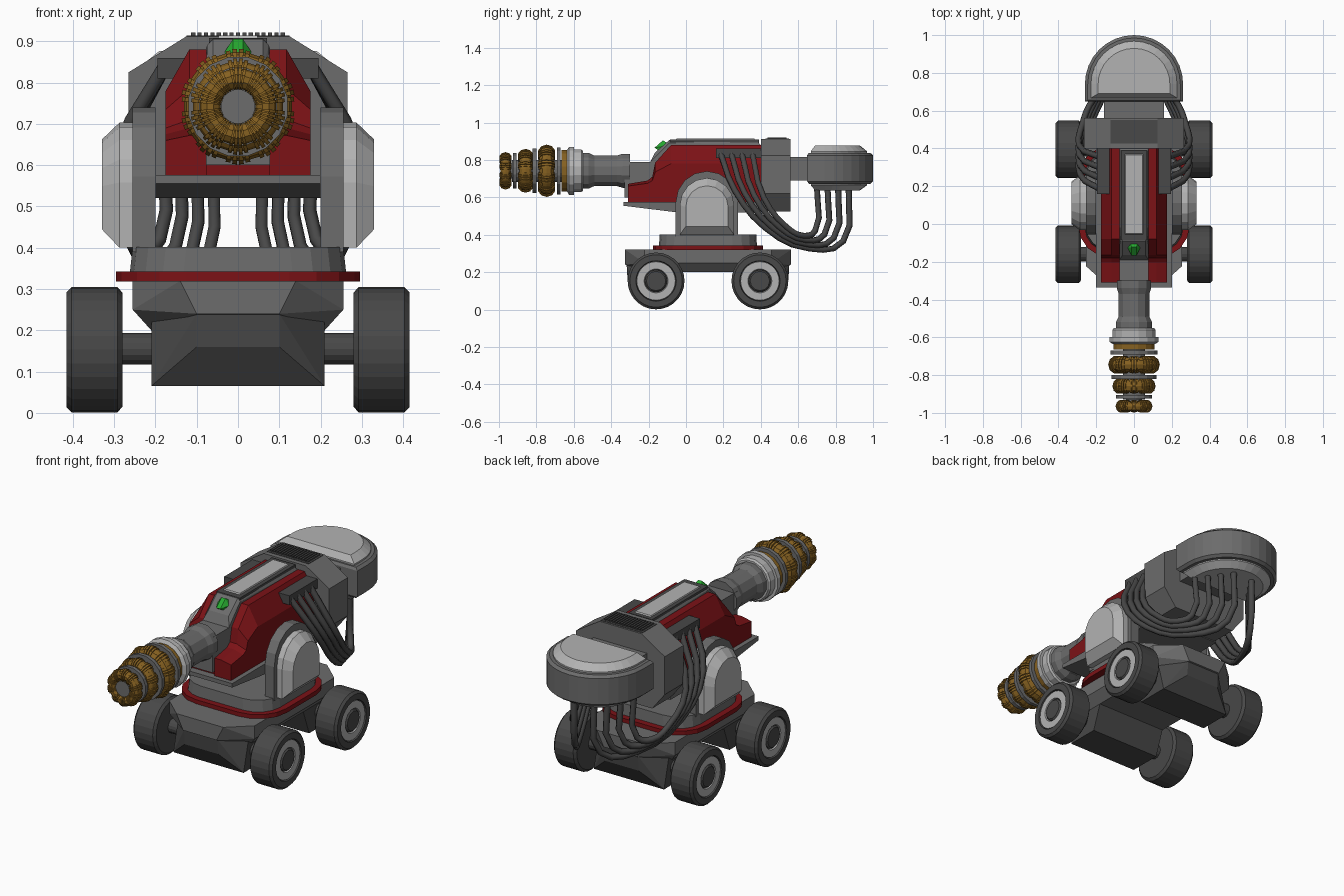
import bpy, bmesh
from math import pi, sin, cos
from mathutils import Vector

if "Cube" in bpy.data.objects:
    bpy.data.objects.remove(bpy.data.objects["Cube"])

def material(name, r, g, b):
    m = bpy.data.materials.new(name)
    m.diffuse_color = (r, g, b, 1)
    m.use_nodes = True
    m.node_tree.nodes["Principled BSDF"].inputs["Base Color"].default_value = m.diffuse_color
    return m

GREY = material("grey", .15, .15, .15)
DARK = material("dark_grey", .065, .065, .065)
LIGHT = material("light_grey", .45, .45, .45)
RED = material("red", .2, .006, .008)
GOLD = material("gold", .24, .12, .015)
GREEN = material("green", .02, .4, .03)
BZ = .742  # barrel axis height

def finish(name, bm, mat):
    bmesh.ops.recalc_face_normals(bm, faces=bm.faces)
    me = bpy.data.meshes.new(name)
    bm.to_mesh(me)
    bm.free()
    ob = bpy.data.objects.new(name, me)
    bpy.context.collection.objects.link(ob)
    me.materials.append(mat)
    return ob

def loft(name, rings, mat, mirror=False):
    """Skin a stack of equal-length loops and cap both ends."""
    bm = bmesh.new()
    for s in ((1, -1) if mirror else (1,)):
        vs = [[bm.verts.new((s * p[0], p[1], p[2])) for p in r] for r in rings]
        n = len(vs[0])
        for a, b in zip(vs, vs[1:]):
            for i in range(n):
                j = (i + 1) % n
                bm.faces.new((a[i], a[j], b[j], b[i]))
        bm.faces.new(vs[0])
        bm.faces.new(vs[-1])
    return finish(name, bm, mat)

def hull(name, pts, mat):
    """Convex solid from points given for the +x half."""
    bm = bmesh.new()
    for x, y, z in pts:
        for s in (1, -1):
            bm.verts.new((s * x, y, z))
    bmesh.ops.remove_doubles(bm, verts=bm.verts, dist=1e-5)
    r = bmesh.ops.convex_hull(bm, input=bm.verts)
    bmesh.ops.delete(bm, geom=list({v for v in r["geom_interior"] if isinstance(v, bmesh.types.BMVert)}), context='VERTS')
    bmesh.ops.dissolve_limit(bm, angle_limit=.01, verts=bm.verts, edges=bm.edges)
    return finish(name, bm, mat)

def box(name, x, y0, y1, z0, z1, mat):
    return hull(name, [(x, y, z) for y in (y0, y1) for z in (z0, z1)], mat)

def lathe_y(name, prof, mat, n=12):
    return loft(name, [[(r * sin(2 * pi * (i + .5) / n), y, BZ + r * cos(2 * pi * (i + .5) / n))
                        for i in range(n)] for y, r in prof], mat)

def lathe_x(name, prof, y, z, mat, n=28):
    return loft(name, [[(x, y + r * cos(2 * pi * i / n), z + r * sin(2 * pi * i / n))
                        for i in range(n)] for x, r in prof], mat, True)

# Wheels, hubs and axles
for side, y in (("front", -.16), ("rear", .395)):
    lathe_x(side + "_tyres", [(.28, .138), (.292, .152), (.403, .152), (.415, .14), (.415, .108), (.395, .104)], y, .153, DARK)
    lathe_x(side + "_rims", [(.39, .106), (.41, .103), (.41, .064), (.395, .06)], y, .153, LIGHT)
    lathe_x(side + "_hubs", [(.38, .06), (.405, .06), (.413, .052)], y, .153, DARK, 12)
    lathe_x(side + "_axles", [(0, .038), (.3, .038)], y, .155, DARK, 16)

# Chassis: chamfered deck with a deep box around each axle
C = .1175
deck = []
for s in (-1, 1):
    deck += [(.14, C + s * .443, .32), (.255, C + s * .34, .32), (.1, C + s * .443, .24), (.255, C + s * .34, .25), (.21, C + s * .3, .2)]
    Y = lambda d: C + s * d
    hull("axle_box", [(.1, Y(.435), .24), (.1, Y(.43), .16), (.21, Y(.37), .065), (.21, Y(.19), .065),
                      (.21, Y(.14), .2), (.21, Y(.33), .22)], DARK)
hull("chassis_deck", deck, GREY)

# Turntable with red rim
def rounded(hx, hy, z, c, k=5):
    pts = []
    for q, (sx, sy) in enumerate(((1, 1), (-1, 1), (-1, -1), (1, -1))):
        for i in range(k):
            a = (q + i / (k - 1)) * pi / 2
            pts.append((sx * (hx - c) + c * cos(a), C + sy * (hy - c) + c * sin(a), z))
    return pts
loft("turntable_rim", [rounded(.295, .295, .318, .17), rounded(.295, .295, .342, .17)], RED)
loft("turntable", [rounded(.262, .262, .34, .13), rounded(.255, .258, .402, .13)], GREY)

# Side yokes with domed light covers
def arch(x, hw, z0, z1, n=8):
    r, yc = hw, .112
    return [(x, yc + hw, z0)] + [(x, yc + r * cos(pi * i / n), z1 - r + r * sin(pi * i / n)) for i in range(n + 1)] + [(x, yc - hw, z0)]
loft("yokes", [arch(.2, .167, .39, .74), arch(.255, .167, .39, .74)], GREY, True)
loft("yoke_covers", [arch(.25, .145, .4, .703), arch(.287, .145, .4, .703), arch(.33, .113, .445, .662)], LIGHT, True)

# Gun body: cradle, spine, red flanks
hull("cradle", [(.2, -.335, .576), (.2, -.335, .555), (.2, -.05, .52), (.2, .42, .52), (.2, .42, .576)], GREY)
hull("spine", [(.078, -.19, .57), (.078, -.19, .79), (.06, -.165, .84), (.06, -.09, .906), (.075, .4, .57),
               (.075, -.09, .89), (.062, .37, .906), (.078, .4, .88)], GREY)
box("barrel_mount", .078, -.33, -.12, .6, .79, GREY)
box("red_chin", .12, -.295, .0, .574, .67, RED)
side = [(-.31, .574), (-.31, .672), (-.205, .69), (-.18, .71), (-.165, .785), (-.08, .88), (.4, .88), (.4, .574)]
low = [(-.31, .574), (-.31, .66), (-.205, .675), (-.18, .69), (-.165, .735), (-.08, .78), (.4, .78), (.4, .574)]
loft("red_flanks", [[(.076, y, z) for y, z in side], [(.118, y, z) for y, z in side], [(.175, y, z) for y, z in low]], RED, True)

# Top light panel in its frame, and the green gem
box("panel_frame", .07, -.085, .39, .89, .908, DARK)
hull("top_panel", [(.052, -.06, .9), (.052, .375, .9), (.046, -.05, .914), (.046, .365, .914)], LIGHT)
gem = [(.034, -.125, .872), (.018, -.105, .893), (.018, -.15, .853)]
hull("gem", gem + [(.012, y - .018, z + .012) for _, y, z in gem], GREEN)

# Rear housing with slatted vent
sec = [(.125, .912), (.265, .825), (.265, .62), (.19, .525)]
hull("rear_housing", [(x, y, z) for y in (.4, .56) for x, z in sec], GREY)
box("vent_frame", .125, .425, .55, .9, .914, DARK)
for i in range(15):
    x = (i - 7) * .0155
    loft("vent_slat", [[(x + a, y, z) for a, y in ((-.005, .437), (.005, .437), (.005, .538), (-.005, .538))] for z in (.905, .921)], DARK)

# Rear tank: D-shaped body with tapered light caps
box("tank_neck", .16, .54, .68, .69, .815, GREY)
def dee(inset, z, n=16):
    r = .26 - inset
    return [(r, .648 + inset * .6, z)] + [(r * cos(pi * i / n), .74 + r * sin(pi * i / n), z) for i in range(n + 1)] + [(-r, .648 + inset * .6, z)]
loft("tank", [dee(.015, .672), dee(0, .685), dee(0, .825), dee(.015, .838)], GREY)
loft("tank_caps", [dee(.07, .637), dee(.032, .665), dee(.032, .846), dee(.07, .877)], LIGHT)

# Cables sweeping from the flank clamps under the rear to the tank
loft("cable_clamps", [[(x, y, z) for y, z in ((.16, .81), (.16, .86), (.4, .86), (.4, .81))] for x in (.13, .195)], DARK, True)
first = [(.18, .185, .835), (.285, .26, .64), (.27, .42, .44), (.17, .66, .325), (.075, .84, .365), (.06, .87, .65)]
last = [(.18, .355, .835), (.29, .415, .6), (.27, .54, .44), (.235, .63, .395), (.19, .69, .42), (.18, .70, .65)]
for s in (-1, 1):
    cu = bpy.data.curves.new("cables", 'CURVE')
    cu.dimensions = '3D'
    cu.bevel_depth, cu.bevel_resolution, cu.resolution_u, cu.use_fill_caps = .0165, 1, 3, True
    for k in range(4):
        sp = cu.splines.new('BEZIER')
        sp.bezier_points.add(5)
        for bp, a, b in zip(sp.bezier_points, first, last):
            p = Vector(a).lerp(Vector(b), k / 3)
            bp.co = (s * p.x, p.y, p.z)
            bp.handle_left_type = bp.handle_right_type = 'AUTO'
    cu.materials.append(DARK)
    bpy.context.collection.objects.link(bpy.data.objects.new("cables", cu))

# Barrel: sleeve, collars and discs
lathe_y("barrel_sleeve", [(-.3, .094), (-.34, .094), (-.37, .084), (-.49, .084), (-.52, .099), (-.565, .099)], GREY)
lathe_y("light_collar", [(-.55, .108), (-.56, .116), (-.598, .116), (-.598, .131), (-.625, .131), (-.635, .115)], LIGHT, 16)
lathe_y("gold_collar", [(-.63, .112), (-.665, .112)], GOLD, 16)
for y, r in ((-.68, .128), (-.81, .122), (-.915, .096)):
    lathe_y("coil_disc", [(y + .01, r), (y - .01, r)], GREY, 16)
lathe_y("barrel_core", [(-.64, .06), (-.93, .06), (-.93, .042), (-.985, .042)], GREY, 16)

# Three wound coils: a solid ring wrapped by bundles of wire
def coil(y, r0, r1, h):
    mid, hw = (r0 + r1) / 2, (r1 - r0) / 2
    bm = bmesh.new()
    def tube(a, grow, m=10):
        return [(mid + (hw - .008 + grow) * cos(2 * pi * i / m), y + (h - .008 + grow) * sin(2 * pi * i / m)) for i in range(m)]
    def strip(angles, grow):
        rows = []
        for a in angles:
            rows.append([bm.verts.new((r * sin(a), yy, BZ + r * cos(a))) for r, yy in tube(a, grow)])
        return rows
    def skin(rows, closed):
        pairs = list(zip(rows, rows[1:])) + ([(rows[-1], rows[0])] if closed else [])
        for p, q in pairs:
            for i in range(len(p)):
                j = (i + 1) % len(p)
                bm.faces.new((p[i], p[j], q[j], q[i]))
        if not closed:
            bm.faces.new(rows[0])
            bm.faces.new(rows[-1])
    skin(strip([2 * pi * i / 30 for i in range(30)], 0), True)
    for b in range(10):
        for w in range(4):
            a = 2 * pi * (b + (w - 1.5) * .19) / 10
            skin(strip((a - .042, a + .042), .008 if w in (1, 2) else .005), False)
    finish("wire_coil", bm, GOLD)
coil(-.745, .05, .14, .048)
coil(-.858, .045, .117, .042)
coil(-.965, .035, .1, .035)
